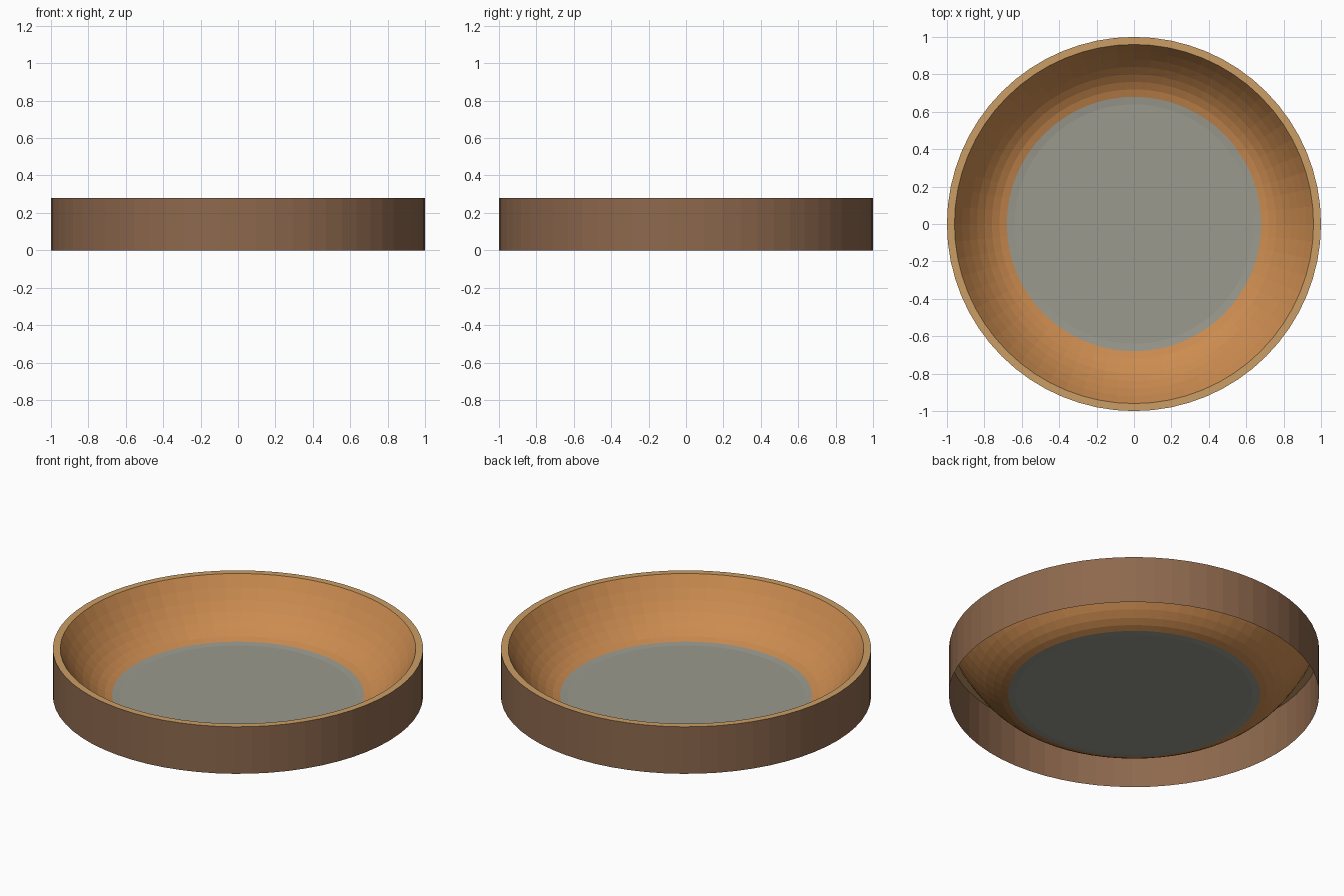
import bpy
import bmesh
from math import cos, sin, tau

cube = bpy.data.objects.get("Cube")
if cube:
    bpy.data.objects.remove(cube, do_unlink=True)

SIDES = 64
HEIGHT = 0.28
LIP = 0.96      # inner radius of the rim
FLAT = 0.64     # radius where the dish starts to curve up
STEPS = 8


def material(name, color):
    mat = bpy.data.materials.new(name)
    mat.use_nodes = True
    mat.diffuse_color = (*color, 1)
    mat.node_tree.nodes["Principled BSDF"].inputs["Base Color"].default_value = (*color, 1)
    return mat


def lathe(name, profile, mat, capped=False):
    """Turn (radius, z) points around z; capped closes the first ring."""
    bm = bmesh.new()
    rings = [[bm.verts.new((r * cos(tau * i / SIDES), r * sin(tau * i / SIDES), z))
              for i in range(SIDES)] for r, z in profile]
    if capped:
        bm.faces.new(rings[0])
    for a, b in zip(rings, rings[1:]):
        for i in range(SIDES):
            j = (i + 1) % SIDES
            bm.faces.new((a[i], b[i], b[j], a[j]))
    mesh = bpy.data.meshes.new(name)
    bm.to_mesh(mesh)
    bm.free()
    mesh.materials.append(mat)
    obj = bpy.data.objects.new(name, mesh)
    bpy.context.collection.objects.link(obj)
    return obj


brown = material("dark brown", (0.27, 0.14, 0.075))
tan = material("light tan", (0.60, 0.34, 0.13))
orange = material("warm orange", (0.60, 0.26, 0.08))
grey = material("stone grey", (0.32, 0.32, 0.27))

# Dish curve: flat in the middle, steepening to the rim
curve = [(FLAT + (LIP - FLAT) * k / STEPS, HEIGHT * (k / STEPS) ** 2)
         for k in range(STEPS + 1)]

lathe("dish_floor", curve[:2], grey, capped=True)
lathe("dish_slope", curve[1:], orange)
lathe("rim", [(LIP, HEIGHT), (1, HEIGHT)], tan)
lathe("outer_wall", [(1, HEIGHT), (1, 0)], brown)
